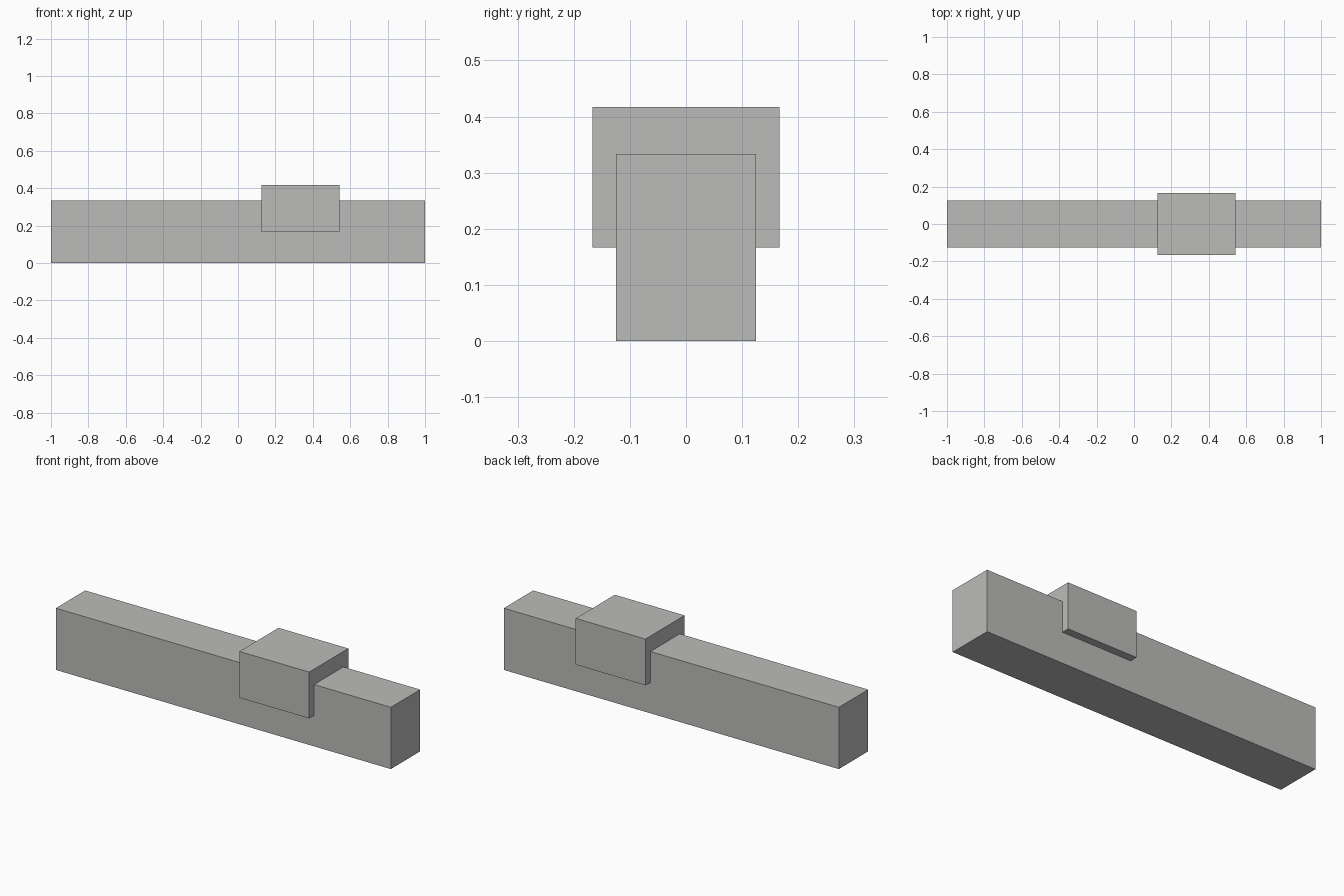
import bpy

if "Cube" in bpy.data.objects:
    bpy.data.objects.remove(bpy.data.objects["Cube"])

# One plain grey for everything
grey = bpy.data.materials.new("plain grey")
grey.diffuse_color = (0.5, 0.5, 0.49, 1.0)
grey.use_nodes = True
grey.node_tree.nodes["Principled BSDF"].inputs["Base Color"].default_value = grey.diffuse_color


def box(name, low, high):
    """Flat-faced box spanning two opposite corners."""
    centre = [(a + b) / 2 for a, b in zip(low, high)]
    size = [b - a for a, b in zip(low, high)]
    bpy.ops.mesh.primitive_cube_add(size=1, location=centre)
    ob = bpy.context.object
    ob.name = name
    ob.scale = size
    bpy.ops.object.transform_apply(location=False, rotation=False, scale=True)
    ob.data.materials.append(grey)
    return ob


# Long rail
box("rail", (-1, -0.125, 0), (1, 0.125, 0.3333))

# Wider block straddling the top of the rail
box("sliding_block", (0.125, -0.1667, 0.1667), (0.5417, 0.1667, 0.4167))
